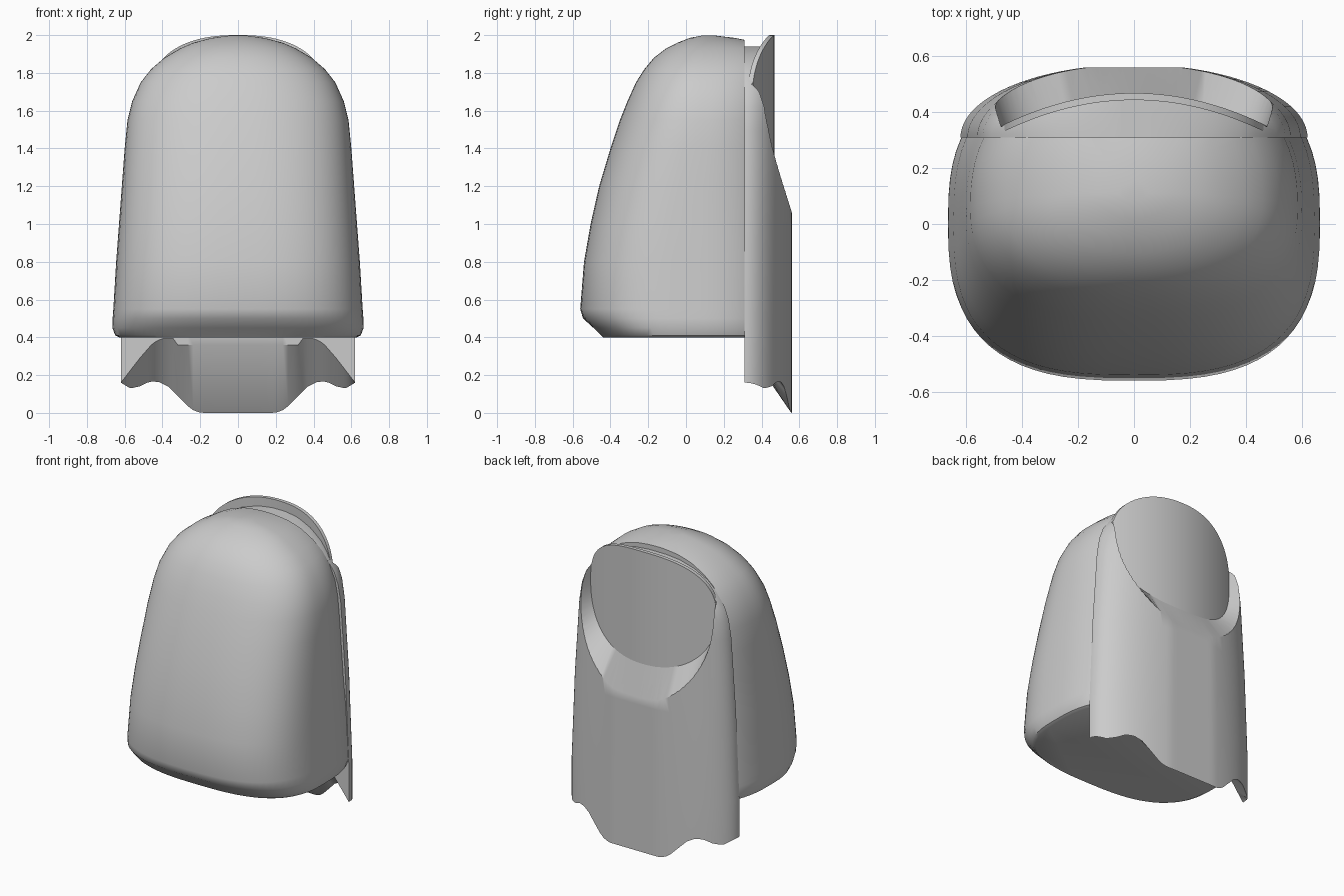
import bpy, bmesh, math
from mathutils import Vector

if "Cube" in bpy.data.objects:
    bpy.data.objects.remove(bpy.data.objects["Cube"], do_unlink=True)

grey = bpy.data.materials.new("plain_grey")
grey.use_nodes = True
grey.diffuse_color = (0.6, 0.6, 0.6, 1)
grey.node_tree.nodes["Principled BSDF"].inputs["Base Color"].default_value = (0.6, 0.6, 0.6, 1)

SEAM = 0.31  # depth where the front pad meets the back shell


def lerp(table, t):
    """Linear lookup of the values following the key in a sorted table."""
    if t <= table[0][0]:
        return table[0][1:]
    for a, b in zip(table, table[1:]):
        if t <= b[0]:
            f = (t - a[0]) / (b[0] - a[0])
            return [p + (q - p) * f for p, q in zip(a[1:], b[1:])]
    return table[-1][1:]


def spow(v, p):
    return math.copysign(abs(v) ** p, v)


def skin(bm, rings, closed=True):
    """Join rows of points with quads."""
    rows = [[bm.verts.new(p) for p in r] for r in rings]
    n = len(rows[0])
    for a, b in zip(rows, rows[1:]):
        for i in range(n if closed else n - 1):
            k = (i + 1) % n
            bm.faces.new((a[i], a[k], b[k], b[i]))
    return rows


def finish(bm, name, smooth=True):
    bmesh.ops.remove_doubles(bm, verts=bm.verts[:], dist=0.0005)
    bmesh.ops.recalc_face_normals(bm, faces=bm.faces[:])
    mesh = bpy.data.meshes.new(name)
    bm.to_mesh(mesh)
    bm.free()
    ob = bpy.data.objects.new(name, mesh)
    bpy.context.collection.objects.link(ob)
    mesh.materials.append(grey)
    if smooth:
        soften(ob)
    return ob


def soften(ob):
    bpy.ops.object.select_all(action="DESELECT")
    ob.select_set(True)
    bpy.context.view_layer.objects.active = ob
    bpy.ops.object.shade_smooth_by_angle(angle=math.radians(35))


# Front pad: height, half width, front edge, back edge, centre, squareness
pad = [
    (0.40, 0.63, -0.44, 0.55, 0.0, 2.8),
    (0.41, 0.65, -0.45, 0.56, 0.0, 2.8),
    (0.45, 0.665, -0.49, 0.56, 0.0, 2.8),
    (0.50, 0.664, -0.545, 0.56, 0.0, 2.8),
    (0.55, 0.66, -0.56, 0.56, 0.0, 2.8),
    (0.80, 0.645, -0.54, 0.56, 0.0, 2.8),
    (1.00, 0.63, -0.505, 0.56, 0.0, 2.7),
    (1.20, 0.615, -0.46, 0.56, 0.02, 2.6),
    (1.40, 0.60, -0.40, 0.56, 0.04, 2.5),
    (1.55, 0.585, -0.35, 0.56, 0.06, 2.4),
    (1.65, 0.56, -0.31, 0.56, 0.07, 2.4),
    (1.75, 0.515, -0.265, 0.56, 0.08, 2.3),
    (1.82, 0.46, -0.22, 0.55, 0.09, 2.3),
    (1.88, 0.39, -0.17, 0.53, 0.1, 2.2),
    (1.93, 0.305, -0.105, 0.47, 0.1, 2.2),
    (1.96, 0.235, -0.045, 0.38, 0.11, 2.1),
    (1.985, 0.14, 0.02, 0.26, 0.11, 2),
    (1.997, 0.05, 0.08, 0.16, 0.11, 2),
]
SIDES = 72
rings = []
for z, w, front, back, mid, n in pad:
    ring = []
    for i in range(SIDES):
        a = math.tau * i / SIDES
        s = spow(math.sin(a), 2 / n)
        depth = back - mid if s > 0 else mid - front
        ring.append((w * spow(math.cos(a), 2 / n), mid + depth * s, z))
    rings.append(ring)
bm = bmesh.new()
rows = skin(bm, rings)
bm.faces.new(rows[0])
bm.faces.new(rows[-1])
cut = bmesh.ops.bisect_plane(bm, geom=bm.verts[:] + bm.edges[:] + bm.faces[:],
                             plane_co=(0, SEAM, 0), plane_no=(0, 1, 0), clear_outer=True)
bmesh.ops.holes_fill(bm, edges=[e for e in bm.edges if e.is_boundary])
finish(bm, "front_pad")

# Back shell: half width by height, wavy lower edge, and arch on its front face
width = [(0.42, 0.62), (1.0, 0.595), (1.5, 0.56), (1.62, 0.54), (1.7, 0.51), (1.8, 0.435),
         (1.85, 0.38), (1.9, 0.28), (1.93, 0.17), (1.94, 0.06)]
hem = [(0, 0), (0.2, 0), (0.25, 0.02), (0.3, 0.07), (0.37, 0.14), (0.42, 0.165),
       (0.47, 0.165), (0.52, 0.14), (0.57, 0.13), (0.62, 0.16)]
arch = [(0, 0.36), (0.32, 0.36), (0.33, 0.395), (0.4, 0.395), (0.45, 0.37), (0.52, 0.29), (0.62, 0.16)]
COLS = 64
us = [math.sin(math.pi * (i / COLS - 0.5)) for i in range(COLS + 1)]
outer, inner = [], []
for j in range(-1, len(width)):
    z, w = width[max(j, 0)]
    o_row, i_row = [], []
    for u in us:
        x = u * w
        y = SEAM + min(0.25, 0.26 * math.sqrt(max(0, 1 - u * u)))
        low, high = lerp(hem, abs(x))[0], lerp(arch, abs(x))[0]
        o_row.append((x, y, low if j < 0 else z))
        i_row.append((x, SEAM, high if j < 0 else z))
    outer.append(o_row)
    inner.append(i_row)
bm = bmesh.new()
skin(bm, inner[::-1] + outer + [inner[-1]], closed=False)
shell = finish(bm, "back_shell", smooth=False)


def nail_y(x):
    return 0.465 - 0.115 * (x / 0.47) ** 2


# Hollow in the shell that the nail sits in
def hollow_ring(half, bottom, depth, steps=40, rows=14):
    """Grid filling a round-bottomed opening; depth gives y from x."""
    grid = []
    for i in range(steps + 1):
        u = -math.cos(math.pi * i / steps)
        x = u * half
        low = 1.65 - (1.65 - bottom) * max(0, 1 - abs(u) ** 2.4) ** (1 / 2.4)
        grid.append([(x, depth(x), low + (2.2 - low) * k / rows) for k in range(rows + 1)])
    return grid


bm = bmesh.new()
front = hollow_ring(0.475, 1.24, nail_y)
back = hollow_ring(0.55, 0.99, lambda x: 0.59)
skin(bm, front, closed=False)
skin(bm, back, closed=False)
for f, b in ((front, back),):
    skin(bm, [[c[0] for c in f], [c[0] for c in b]], closed=False)
    skin(bm, [[c[-1] for c in f], [c[-1] for c in b]], closed=False)
    skin(bm, [f[0], b[0]], closed=False)
    skin(bm, [f[-1], b[-1]], closed=False)
cutter = finish(bm, "nail_hollow_cutter", smooth=False)
cutter.hide_render = True
mod = shell.modifiers.new("hollow", "BOOLEAN")
mod.operation = "DIFFERENCE"
mod.solver = "EXACT"
mod.object = cutter
bpy.context.view_layer.objects.active = shell
bpy.ops.object.modifier_apply(modifier=mod.name)
bpy.data.objects.remove(cutter, do_unlink=True)
soften(shell)

# Nail: curved plate with a rounded outline
bm = bmesh.new()
faces = []
for shift in (-0.022, 0.003):
    grid = []
    for i in range(49):
        u = -math.cos(math.pi * i / 48)
        x = 0.475 * u
        r = max(0, 1 - abs(u) ** 2.4) ** (1 / 2.4)
        low, high = 1.65 - 0.43 * r, 1.6 + 0.4 * r + 0.05 * (1 - r)
        grid.append([(x, nail_y(x) + shift, low + (high - low) * k / 12) for k in range(13)])
    skin(bm, grid, closed=False)
    faces.append(grid)
for k in (0, -1):
    skin(bm, [[c[k] for c in g] for g in faces], closed=False)
finish(bm, "nail")
